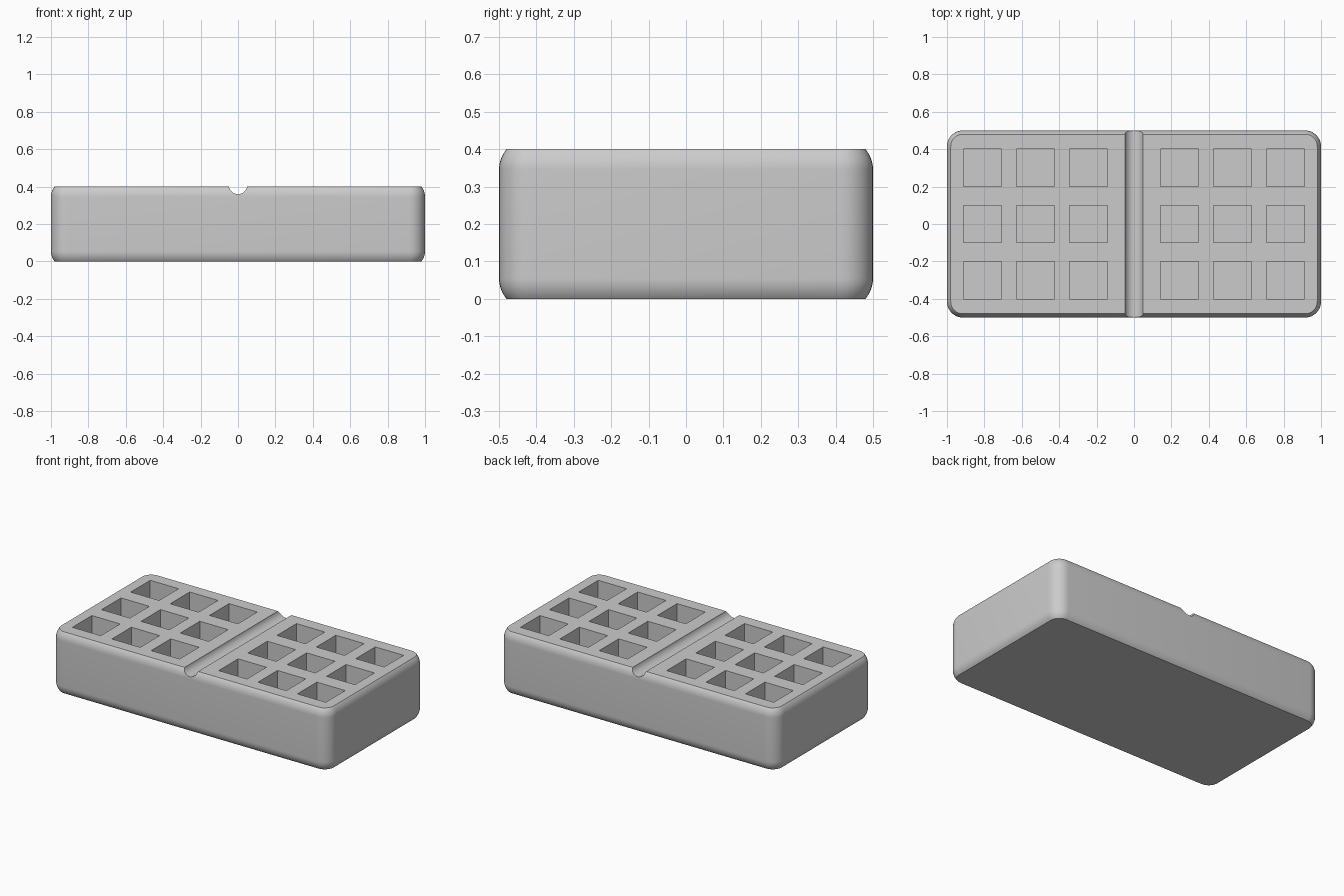
import bpy, bmesh, math

if "Cube" in bpy.data.objects:
    bpy.data.objects.remove(bpy.data.objects["Cube"])

grey = bpy.data.materials.new("plain grey")
grey.diffuse_color = (0.6, 0.6, 0.6, 1)
grey.use_nodes = True
grey.node_tree.nodes["Principled BSDF"].inputs["Base Color"].default_value = grey.diffuse_color

W, D, H = 1.0, 0.5, 0.4      # half width, half depth, height
R, RISE = 0.085, 0.055       # edge radius, height of the cut-off rounding
STEPS = 8                    # segments per rounding


def make_object(name, bm):
    bmesh.ops.recalc_face_normals(bm, faces=bm.faces)
    mesh = bpy.data.meshes.new(name)
    bm.to_mesh(mesh)
    bm.free()
    mesh.materials.append(grey)
    obj = bpy.data.objects.new(name, mesh)
    bpy.context.collection.objects.link(obj)
    return obj


def ring(bm, inset, z):
    """Rounded rectangle, shrunk by inset."""
    verts = []
    for k, (sx, sy) in enumerate([(1, 1), (-1, 1), (-1, -1), (1, -1)]):
        for i in range(STEPS + 1):
            a = math.pi / 2 * (k + i / STEPS)
            verts.append(bm.verts.new((sx * (W - R) + (R - inset) * math.cos(a),
                                       sy * (D - R) + (R - inset) * math.sin(a), z)))
    return verts


# Block: stacked rings with partly rounded top and bottom edges
top_angle = math.asin(RISE / R)
bm = bmesh.new()
levels = []
for i in range(STEPS + 1):
    a = top_angle * (1 - i / STEPS)
    levels.append((R * (1 - math.cos(a)), RISE - R * math.sin(a)))
levels += [(inset, H - z) for inset, z in reversed(levels)]
rings = [ring(bm, inset, z) for inset, z in levels]
for low, high in zip(rings, rings[1:]):
    n = len(low)
    for j in range(n):
        bm.faces.new((low[j], low[(j + 1) % n], high[(j + 1) % n], high[j]))
bm.faces.new(rings[0])
bm.faces.new(rings[-1])
block = make_object("block", bm)

# Cutters: square pockets, three by three on each half
bm = bmesh.new()
DEPTH = 0.2
for sx in (-1, 1):
    for px in (0.243, 0.526, 0.81):
        for py in (-0.3, 0, 0.3):
            cube = bmesh.ops.create_cube(bm, size=1)["verts"]
            bmesh.ops.scale(bm, vec=(0.204, 0.2, DEPTH + 0.1), verts=cube)
            bmesh.ops.translate(bm, vec=(sx * px, py, H + 0.05 - DEPTH / 2), verts=cube)
pockets = make_object("pocket_cutter", bm)

# Cutter: round groove across the middle
bpy.ops.mesh.primitive_cylinder_add(vertices=48, radius=0.05, depth=1.4,
                                    location=(0, 0, 0.41),
                                    rotation=(math.pi / 2, 0, 0))
groove = bpy.context.object
groove.name = "groove_cutter"
groove.data.materials.append(grey)

bpy.ops.object.select_all(action='DESELECT')
bpy.context.view_layer.objects.active = block
block.select_set(True)
for cutter in (pockets, groove):
    cutter.hide_render = True
    mod = block.modifiers.new(cutter.name, 'BOOLEAN')
    mod.operation = 'DIFFERENCE'
    mod.solver = 'EXACT'
    mod.object = cutter
    bpy.ops.object.modifier_apply(modifier=mod.name)
    bpy.data.objects.remove(cutter)

bpy.ops.object.shade_smooth_by_angle(angle=math.radians(30))
